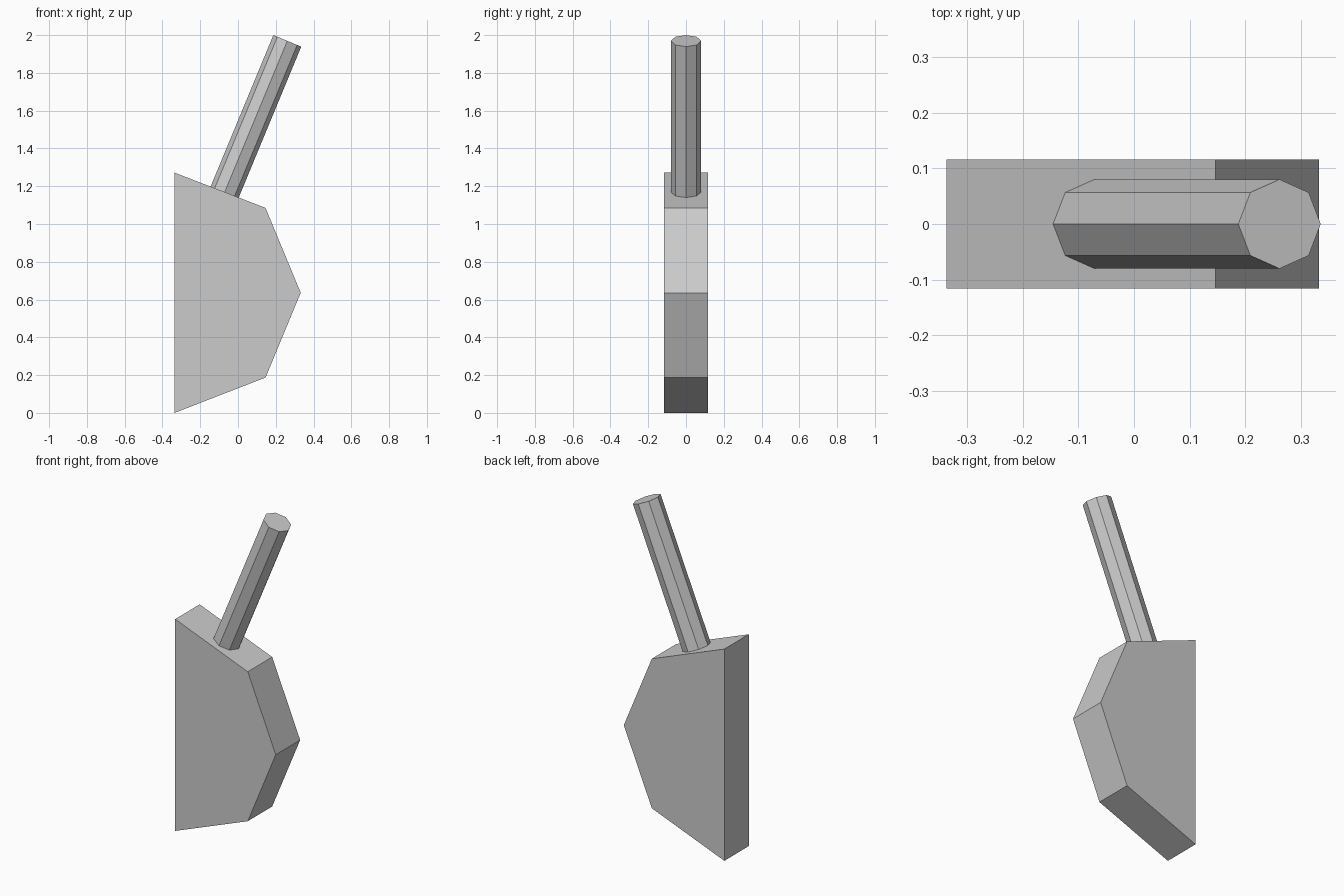
import bpy, bmesh, math
from mathutils import Vector

if "Cube" in bpy.data.objects:
    bpy.data.objects.remove(bpy.data.objects["Cube"])

grey = bpy.data.materials.new("light grey")
grey.diffuse_color = (0.6, 0.6, 0.6, 1)
grey.use_nodes = True
grey.node_tree.nodes["Principled BSDF"].inputs["Base Color"].default_value = grey.diffuse_color


def prism(name, ring, offset):
    """Closed solid made by sweeping a flat outline along an offset."""
    bm = bmesh.new()
    base = bm.faces.new([bm.verts.new(p) for p in ring])
    top = bmesh.ops.extrude_face_region(bm, geom=[base], use_keep_orig=True)
    moved = [g for g in top["geom"] if isinstance(g, bmesh.types.BMVert)]
    bmesh.ops.translate(bm, vec=offset, verts=moved)
    bmesh.ops.recalc_face_normals(bm, faces=bm.faces)
    mesh = bpy.data.meshes.new(name)
    bm.to_mesh(mesh)
    bm.free()
    mesh.materials.append(grey)
    obj = bpy.data.objects.new(name, mesh)
    bpy.context.collection.objects.link(obj)
    return obj


# Blade: flat-backed half octagon slab
half_thickness = 0.116
outline = [(-0.336, 0), (0.146, 0.187), (0.332, 0.636), (0.146, 1.085), (-0.336, 1.272)]
prism("blade", [Vector((x, -half_thickness, z)) for x, z in outline],
      Vector((0, 2 * half_thickness, 0)))

# Handle: eight-sided rod standing square on the sloping upper edge
tilt = math.radians(22.5)
axis = Vector((math.sin(tilt), 0, math.cos(tilt)))
side = Vector((math.cos(tilt), 0, -math.sin(tilt)))
tip = Vector((0.261, 0, 1.9695))
length, radius = 0.872, 0.08
ring = []
for i in range(8):
    a = i * math.tau / 8
    ring.append(tip - axis * length + side * radius * math.cos(a)
                + Vector((0, radius * math.sin(a), 0)))
prism("handle", ring, axis * length)
